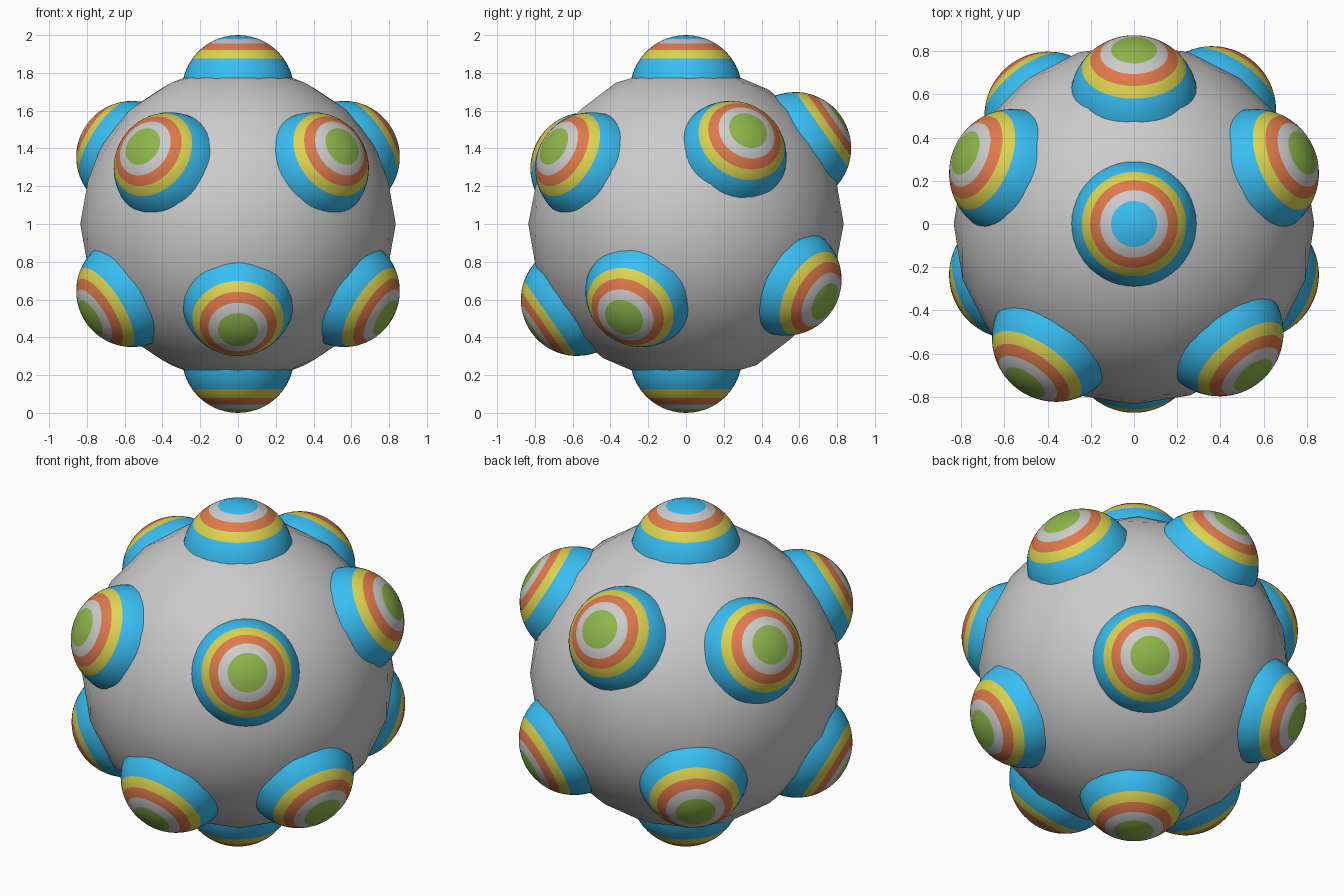
import bpy, bmesh
from math import sin, cos, pi, radians
from mathutils import Vector

if "Cube" in bpy.data.objects:
    bpy.data.objects.remove(bpy.data.objects["Cube"])

def material(name, rgb):
    m = bpy.data.materials.new(name)
    m.diffuse_color = (*rgb, 1)
    m.use_nodes = True
    m.node_tree.nodes["Principled BSDF"].inputs["Base Color"].default_value = m.diffuse_color
    return m

green = material("green", (0.27, 0.47, 0.07))
grey = material("light_grey", (0.58, 0.58, 0.58))
orange = material("orange", (0.74, 0.19, 0.07))
yellow = material("yellow", (0.72, 0.66, 0.08))
blue = material("blue", (0.04, 0.52, 0.90))

# Main ball
bpy.ops.mesh.primitive_ico_sphere_add(subdivisions=3, radius=0.835, location=(0, 0, 1),
                                      rotation=(0, 0, radians(18)))
ball = bpy.context.object
ball.name = "ball"
bpy.ops.object.shade_smooth()

# Domed knob: rings of a sphere cap, one colour per band
CAP_R, CAP_Z = 0.2976, 0.7024
BANDS = [0, 21, 31.8, 43, 54.4, 78]          # polar angles of the colour borders
SEG = 48

def knob_mesh(name, colours):
    angles, band_of = [], []
    for b in range(5):
        for s in range(3):
            angles.append(BANDS[b] + (BANDS[b + 1] - BANDS[b]) * (s + 1) / 3)
            band_of.append(b)
    bm = bmesh.new()
    tip = bm.verts.new((0, 0, CAP_Z + CAP_R))
    prev = None
    for a, band in zip(angles, band_of):
        r, z = CAP_R * sin(radians(a)), CAP_Z + CAP_R * cos(radians(a))
        ring = [bm.verts.new((r * cos(2 * pi * i / SEG), r * sin(2 * pi * i / SEG), z))
                for i in range(SEG)]
        for i in range(SEG):
            j = (i + 1) % SEG
            if prev:
                f = bm.faces.new((prev[i], ring[i], ring[j], prev[j]))
            else:
                f = bm.faces.new((tip, ring[i], ring[j]))
            f.material_index = band
            f.smooth = True
        prev = ring
    me = bpy.data.meshes.new(name)
    bm.to_mesh(me)
    bm.free()
    for c in colours:
        me.materials.append(c)
    return me

knob = knob_mesh("knob", [green, grey, orange, yellow, blue])
top_knob = knob_mesh("top_knob", [blue, grey, orange, yellow, blue])

# Upper knob directions; every knob has a twin on the opposite side
dirs = [(0, 0, 1), (0, 0.821, 0.571), (0.795, 0.335, 0.504), (-0.795, 0.335, 0.504),
        (-0.513, -0.748, 0.418), (0.562, -0.712, 0.418)]
for n, d in enumerate(dirs):
    for side, sign in (("upper", 1), ("lower", -1)):
        me = top_knob if n == 0 and sign == 1 else knob
        ob = bpy.data.objects.new(f"{side}_knob_{n}", me)
        ob.location = (0, 0, 1)
        ob.rotation_euler = (Vector(d) * sign).to_track_quat('Z', 'Y').to_euler()
        bpy.context.collection.objects.link(ob)
